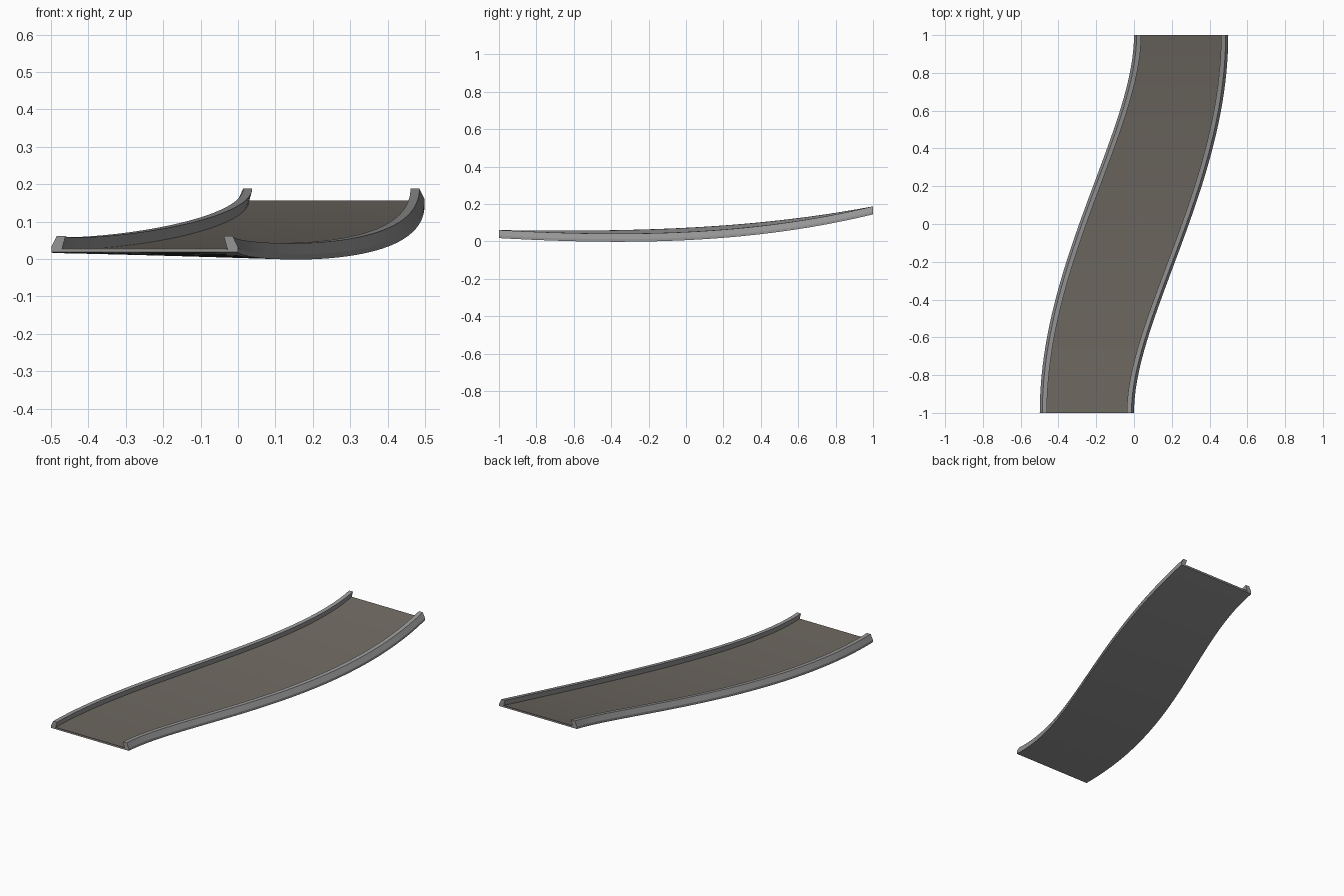
import bpy, bmesh, math

if "Cube" in bpy.data.objects:
    bpy.data.objects.remove(bpy.data.objects["Cube"])

SEG = 48


def material(name, col):
    m = bpy.data.materials.new(name)
    m.diffuse_color = (*col, 1)
    m.use_nodes = True
    m.node_tree.nodes["Principled BSDF"].inputs["Base Color"].default_value = m.diffuse_color
    return m


grey = material("rail grey", (0.30, 0.30, 0.30))
brown = material("deck brown grey", (0.155, 0.138, 0.118))


def bez(a, b, c, d, t):
    s = 1 - t
    return s*s*s*a + 3*s*s*t*b + 3*s*t*t*c + t*t*t*d


# plan curve of the right edge, solved for x at a given y
def right_x(y):
    lo, hi = 0.0, 1.0
    for _ in range(40):
        mid = (lo + hi) / 2
        if bez(-1, -0.5, 0.2, 1, mid) < y:
            lo = mid
        else:
            hi = mid
    return bez(0, 0, 0.499, 0.499, lo)


def left_x(y):
    return -right_x(-y)


# height of the underside along each edge (the bend banks slightly)
def right_z(y):
    return 0.0745*y*y + 0.0635*y + 0.007 + 0.015*(y**3 - y)


def left_z(y):
    return 0.0505*y*y + 0.0635*y + 0.031 + 0.012*(y**3 - y)


# sweep a closed section of (side, inset, height) points along the track
def sweep(name, section, mat):
    bm = bmesh.new()
    rings = []
    for i in range(SEG + 1):
        y = -1 + 2*i/SEG
        xl, xr, zl, zr = left_x(y), right_x(y), left_z(y), right_z(y)
        ring = []
        for side, inset, h in section:
            f = inset / (xr - xl)
            if side > 0:
                f = 1 - f
            ring.append(bm.verts.new((xl + (xr - xl)*f, y, zl + (zr - zl)*f + h)))
        rings.append(ring)
    n = len(section)
    for a, b in zip(rings, rings[1:]):
        for k in range(n):
            bm.faces.new((a[k], a[(k+1) % n], b[(k+1) % n], b[k]))
    bm.faces.new(rings[0])
    bm.faces.new(rings[-1])
    bmesh.ops.recalc_face_normals(bm, faces=bm.faces)
    me = bpy.data.meshes.new(name)
    bm.to_mesh(me)
    bm.free()
    me.materials.append(mat)
    ob = bpy.data.objects.new(name, me)
    bpy.context.collection.objects.link(ob)
    bpy.ops.object.select_all(action='DESELECT')
    ob.select_set(True)
    bpy.context.view_layer.objects.active = ob
    bpy.ops.object.shade_smooth_by_angle(angle=math.radians(18))
    return ob


# channel: underside with two leaning side rails
half = [(0, 0.0), (0, 0.014), (0.014, 0.043), (0.038, 0.043), (0.028, 0.007)]
channel = [(-1, i, h) for i, h in half] + [(1, i, h) for i, h in reversed(half)]
sweep("track_channel", channel, grey)

# deck: running surface between the rails
deck = [(-1, 0.0285, 0.006), (-1, 0.0295, 0.011), (1, 0.0295, 0.011), (1, 0.0285, 0.006)]
sweep("track_deck", deck, brown)
